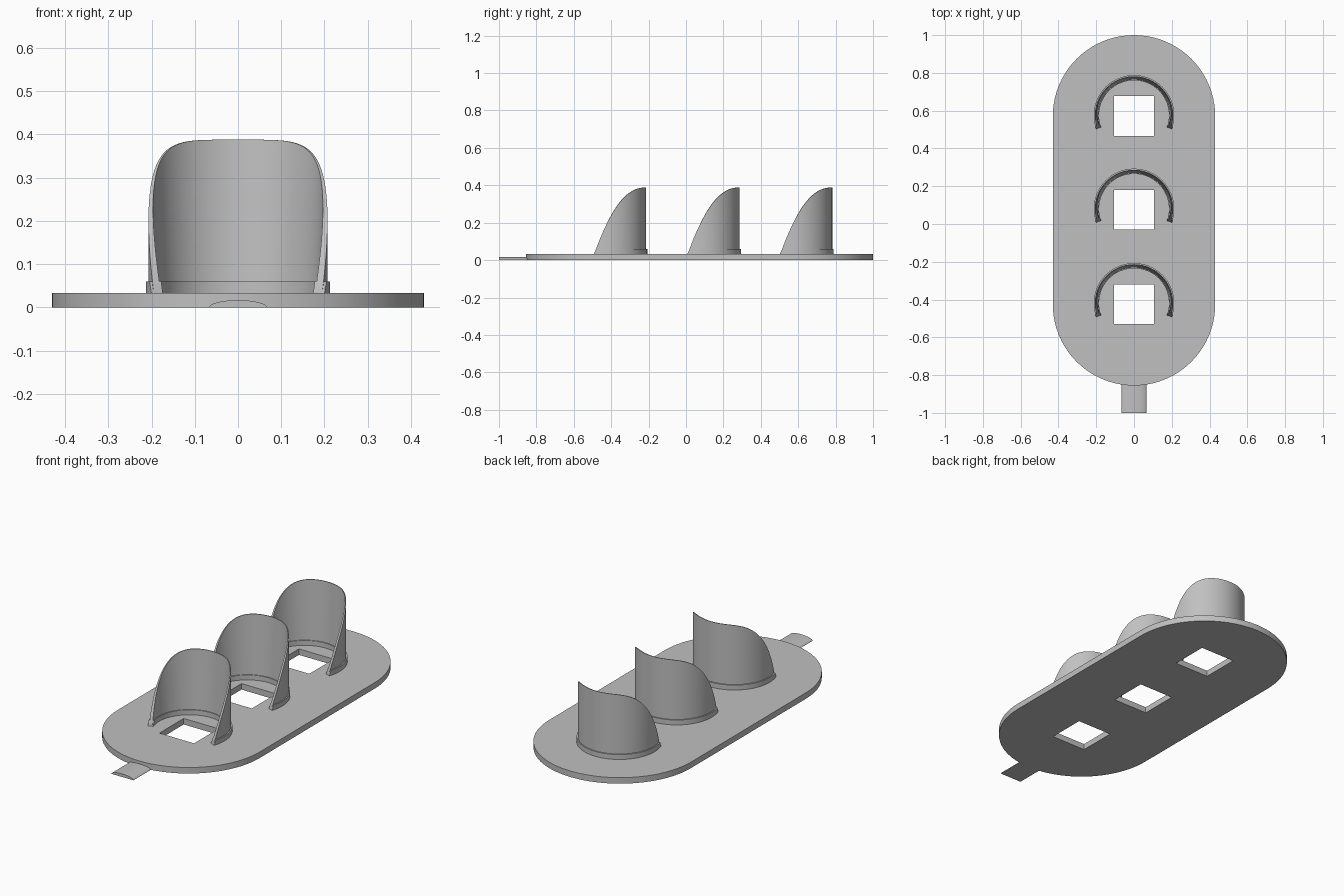
import bpy, bmesh
from math import sin, cos, pi, asin, radians

cube = bpy.data.objects.get("Cube")
if cube:
    bpy.data.objects.remove(cube, do_unlink=True)

GREY = (0.53, 0.53, 0.53, 1)
grey = bpy.data.materials.new("plain grey")
grey.use_nodes = True
grey.diffuse_color = GREY
grey.node_tree.nodes["Principled BSDF"].inputs["Base Color"].default_value = GREY

PLATE_TOP = 0.033
LAMP_Y = (-0.42, 0.08, 0.575)
RADIUS = 0.207
REACH = 0.07          # how far the hood tips come forward of the lamp centre
TOP = 0.388


def select_only(obj):
    bpy.ops.object.select_all(action="DESELECT")
    obj.select_set(True)
    bpy.context.view_layer.objects.active = obj


def finish(name, bm):
    bmesh.ops.recalc_face_normals(bm, faces=bm.faces)
    mesh = bpy.data.meshes.new(name)
    bm.to_mesh(mesh)
    bm.free()
    obj = bpy.data.objects.new(name, mesh)
    bpy.context.collection.objects.link(obj)
    mesh.materials.append(grey)
    select_only(obj)
    bpy.ops.object.shade_smooth_by_angle(angle=radians(30))
    return obj


def loft(name, sections):
    """Skin a row of equal cross-sections and cap both ends."""
    bm = bmesh.new()
    rows = [[bm.verts.new(p) for p in s] for s in sections]
    n = len(rows[0])
    for a, b in zip(rows, rows[1:]):
        for i in range(n):
            j = (i + 1) % n
            bm.faces.new((a[i], a[j], b[j], b[i]))
    bm.faces.new(rows[0])
    bm.faces.new(rows[-1])
    return finish(name, bm)


def arc(cx, cy, r, start, end, steps):
    angles = [start + (end - start) * i / steps for i in range(steps + 1)]
    return [(cx + r * cos(a), cy + r * sin(a)) for a in angles]


# Base plate: rounded slab with three square openings
curve = bpy.data.curves.new("base_plate", "CURVE")
curve.dimensions = "2D"
curve.fill_mode = "BOTH"
curve.extrude = PLATE_TOP / 2
outline = arc(0, 0.57, 0.43, 0, pi, 40) + arc(0, -0.425, 0.43, pi, 2 * pi, 40)
h = 0.105
loops = [outline] + [[(-h, y - h), (h, y - h), (h, y + h), (-h, y + h)]
                     for y in (-0.425, 0.075, 0.572)]
for points in loops:
    spline = curve.splines.new("POLY")
    spline.points.add(len(points) - 1)
    for p, (x, y) in zip(spline.points, points):
        p.co = (x, y, PLATE_TOP / 2, 1)
    spline.use_cyclic_u = True
plate = bpy.data.objects.new("base_plate", curve)
bpy.context.collection.objects.link(plate)
select_only(plate)
bpy.ops.object.convert(target="MESH")
plate = bpy.context.object
bm = bmesh.new()
bm.from_mesh(plate.data)
bmesh.ops.remove_doubles(bm, verts=bm.verts, dist=0.0001)
bmesh.ops.recalc_face_normals(bm, faces=bm.faces)
bm.to_mesh(plate.data)
bm.free()
plate.data.materials.clear()
plate.data.materials.append(grey)
bpy.ops.object.shade_smooth_by_angle(angle=radians(30))


# Hoods: curved walls with a swept front edge, thinning towards the top
def hood_height(y):
    t = min(max((y + REACH) / (RADIUS + REACH), 0), 1)
    return PLATE_TOP + 0.002 + (TOP - PLATE_TOP - 0.002) * (1 - (1 - t) ** 2.2)


def wall(name, cy, r_out, r_in, thinning, limit):
    tip = asin(REACH / RADIUS)
    sections = []
    steps = 64
    for i in range(steps + 1):
        a = -tip + (pi + 2 * tip) * i / steps
        z = min(hood_height(RADIUS * sin(a)), limit)
        r_top = r_in + thinning * z / TOP
        corners = ((r_out, 0.025), (r_out, z), (r_top, z), (r_in, 0.025))
        sections.append([(r * cos(a), cy + r * sin(a), zz) for r, zz in corners])
    loft(name, sections)


for place, y in zip(("front", "middle", "back"), LAMP_Y):
    wall(place + "_hood", y, RADIUS, 0.188, 0.015, TOP)
    wall(place + "_hood_collar", y, 0.213, 0.185, 0, 0.06)

# Tab: shallow domed tongue at the front end
tab_profile = [(0.067 * cos(pi * i / 16), 0.017 * sin(pi * i / 16)) for i in range(17)]
loft("front_tab", [[(x, y, z) for x, z in tab_profile] for y in (-1.0, -0.84)])
